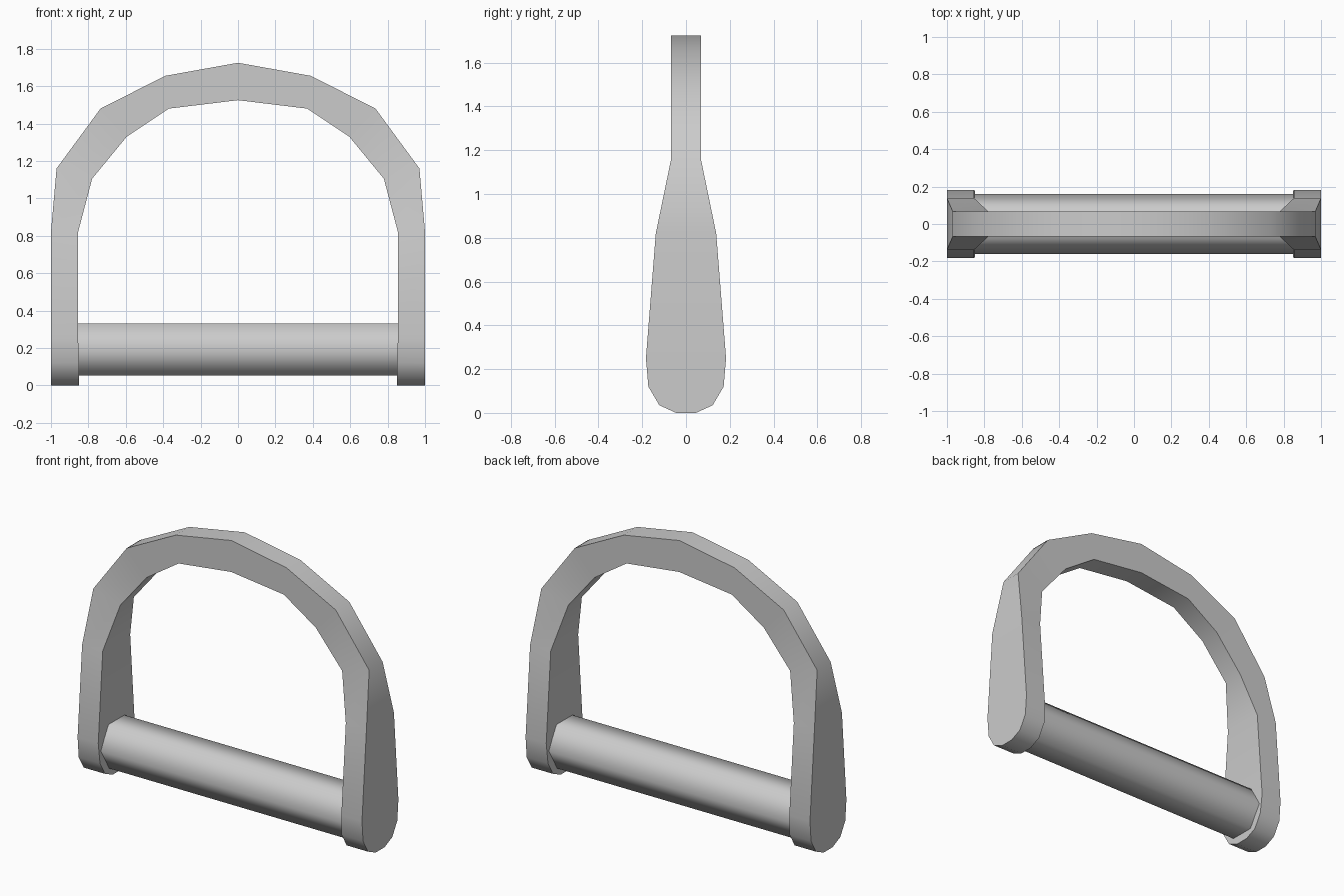
import bpy, bmesh, math

if "Cube" in bpy.data.objects:
    bpy.data.objects.remove(bpy.data.objects["Cube"])


def make_object(name, rings, cap, angle):
    """Loft quads through equal-sized rings of points."""
    bm = bmesh.new()
    loops = [[bm.verts.new(p) for p in ring] for ring in rings]
    n = len(loops[0])
    for a, b in zip(loops, loops[1:]):
        for i in range(n):
            j = (i + 1) % n
            bm.faces.new((a[i], a[j], b[j], b[i]))
    if cap:
        bm.faces.new(loops[0])
        bm.faces.new(loops[-1])
    bmesh.ops.recalc_face_normals(bm, faces=bm.faces)
    mesh = bpy.data.meshes.new(name)
    bm.to_mesh(mesh)
    bm.free()
    obj = bpy.data.objects.new(name, mesh)
    bpy.context.collection.objects.link(obj)
    bpy.ops.object.select_all(action='DESELECT')
    obj.select_set(True)
    bpy.context.view_layer.objects.active = obj
    bpy.ops.object.shade_smooth_by_angle(angle=math.radians(angle))
    return obj


# Arched frame: outer x, outer z, inner x, inner z, half depth (foot to crown)
half = [
    (1.00, 0.00, 0.85, 0.00, 0.045),
    (1.00, 0.035, 0.85, 0.035, 0.122),
    (1.00, 0.12, 0.85, 0.12, 0.172),
    (1.00, 0.25, 0.855, 0.25, 0.183),
    (1.00, 0.82, 0.855, 0.82, 0.138),
    (0.97, 1.16, 0.78, 1.105, 0.068),
    (0.735, 1.48, 0.595, 1.33, 0.068),
    (0.39, 1.655, 0.37, 1.48, 0.068),
    (0.00, 1.725, 0.00, 1.525, 0.068),
]
mirrored = [(-a, b, -c, d, h) for a, b, c, d, h in reversed(half[:-1])]
frame_rings = [[(ox, -h, oz), (ox, h, oz), (ix, h, iz), (ix, -h, iz)]
               for ox, oz, ix, iz, h in half + mirrored]
make_object("arched_frame", frame_rings, True, 50)

# Six-sided smooth grip bar between the feet
R, ZC = 0.16, 0.192
bar_rings = [[(x, R * math.cos(k * math.pi / 3), ZC + R * math.sin(k * math.pi / 3))
              for k in range(6)] for x in (-0.86, 0.86)]
make_object("grip_bar", bar_rings, False, 65)
